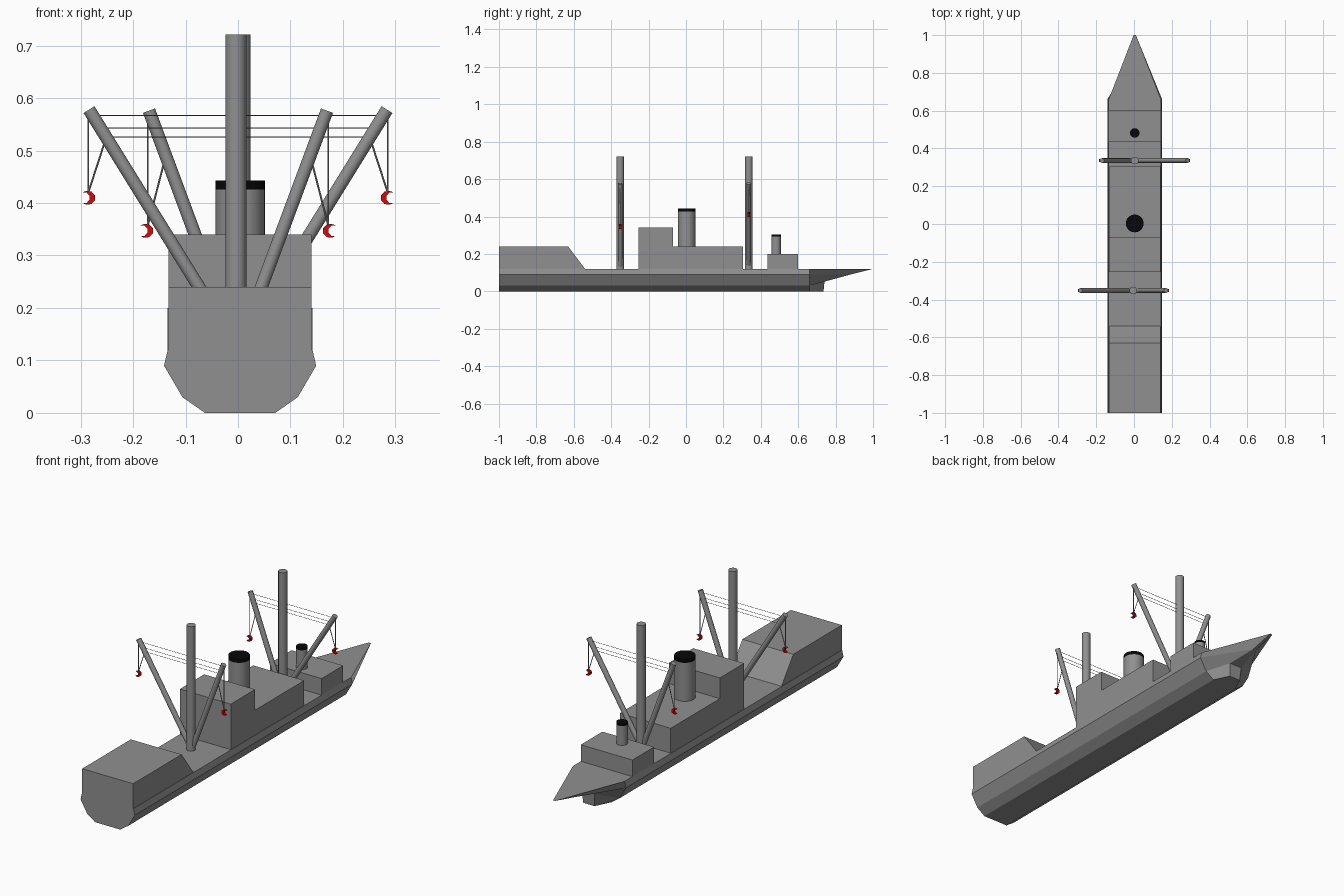
import bpy, bmesh, math
from mathutils import Vector

if "Cube" in bpy.data.objects:
    bpy.data.objects.remove(bpy.data.objects["Cube"])

OX = 0.004  # hull sits slightly off centre


def material(name, color):
    m = bpy.data.materials.new(name)
    m.diffuse_color = color
    m.use_nodes = True
    m.node_tree.nodes["Principled BSDF"].inputs["Base Color"].default_value = m.diffuse_color
    return m


GREY = material("dark_grey_paint", (0.28, 0.28, 0.28, 1))
BLACK = material("black_paint", (0.002, 0.002, 0.002, 1))
RED = material("red_paint", (0.6, 0.004, 0.004, 1))


def finish(name, bm, mat=GREY, smooth=False):
    bmesh.ops.recalc_face_normals(bm, faces=bm.faces)
    me = bpy.data.meshes.new(name)
    bm.to_mesh(me)
    bm.free()
    ob = bpy.data.objects.new(name, me)
    bpy.context.collection.objects.link(ob)
    me.materials.append(mat)
    if smooth:
        bpy.ops.object.select_all(action='DESELECT')
        ob.select_set(True)
        bpy.context.view_layer.objects.active = ob
        bpy.ops.object.shade_smooth_by_angle(angle=math.radians(35))
    return ob


def loft(name, rings, mat=GREY):
    """Skin equal-length closed rings and cap both ends."""
    bm = bmesh.new()
    vs = [[bm.verts.new(p) for p in r] for r in rings]
    n = len(rings[0])
    for a, b in zip(vs, vs[1:]):
        for i in range(n):
            j = (i + 1) % n
            bm.faces.new((a[i], a[j], b[j], b[i]))
    bm.faces.new(vs[0])
    bm.faces.new(vs[-1])
    return finish(name, bm, mat)


def house(name, profile, half=0.136):
    """Side profile (y, z) extruded across the deck."""
    return loft(name, [[(OX + s * half, y, z) for y, z in profile] for s in (-1, 1)])


def rod(name, a, b, r, sides=24, mat=GREY):
    a, b = Vector(a), Vector(b)
    d = b - a
    bm = bmesh.new()
    bmesh.ops.create_cone(bm, cap_ends=True, segments=sides, radius1=r, radius2=r, depth=d.length)
    bmesh.ops.transform(bm, verts=bm.verts, matrix=d.to_track_quat('Z', 'Y').to_matrix().to_4x4())
    bmesh.ops.translate(bm, verts=bm.verts, vec=(a + b) / 2)
    return finish(name, bm, mat, smooth=sides > 8)


# Hull: constant section carried from the stern to the bow
section = [(0.067, 0), (0.11, 0.03), (0.145, 0.09), (0.138, 0.12)]


def ring(half):
    return ([(OX + x, y, z) for x, y, z in half]
            + [(OX - x, y, z) for x, y, z in reversed(half)])


def hull_ring(y):
    return ring([(x, y, z) for x, z in section])


loft("hull", [hull_ring(-1), hull_ring(0.66)])

# Bow: flat stub stem below, pointed overhanging deck above
bm = bmesh.new()
stem = [(0.03, 0.735, 0), (0.034, 0.742, 0.065), (0.008, 0.88, 0.09), (0.006, 1, 0.12)]
a = [bm.verts.new(p) for p in hull_ring(0.66)]
b = [bm.verts.new(p) for p in ring(stem)]
for i in range(8):
    j = (i + 1) % 8
    bm.faces.new((a[i], a[j], b[j], b[i]))
for i in range(3):
    bm.faces.new((b[i], b[i + 1], b[6 - i], b[7 - i]))
finish("bow", bm)

# Deckhouses
house("end_house", [(-1, 0.12), (-0.54, 0.12), (-0.63, 0.24), (-1, 0.24)])
house("bridge_house", [(-0.255, 0.12), (0.305, 0.12), (0.305, 0.24),
                       (-0.07, 0.24), (-0.07, 0.34), (-0.255, 0.34)])
house("bow_house", [(0.435, 0.12), (0.6, 0.12), (0.6, 0.2), (0.435, 0.2)], 0.138)

# Funnels with black rims
for name, y, r, z0, z1, z2 in (("main_funnel", 0.003, 0.047, 0.24, 0.426, 0.443),
                               ("small_funnel", 0.482, 0.025, 0.2, 0.293, 0.304)):
    rod(name, (OX, y, z0), (OX, y, z1), r, 32)
    rod(name + "_rim", (OX, y, z1), (OX, y, z2), r, 32, BLACK)


def hook(name, x, y, z, side):
    """Thick crescent hanging below z."""
    pts = []
    for r, off, order in ((0.0135, 0, 1), (0.011, 0.008, -1)):
        arc = [math.radians(t) for t in range(-105, 106, 42)][::order]
        pts += [(x - side * (r * math.cos(t) - off), z - 0.013 + r * math.sin(t)) for t in arc]
    loft(name, [[(px, y + dy, pz) for px, pz in pts] for dy in (-0.007, 0.007)], RED)


# Cargo masts: long boom on one side, short boom on the other
for tag, y, s in (("front", -0.352, -1), ("back", 0.336, 1)):
    mx = s * 0.004
    rod(tag + "_mast", (mx, y, 0.12), (mx, y, 0.721), 0.02)

    def boom_x(side, z):
        slope = 0.62 if side == s else 0.372
        return side * slope * (z - 0.12)

    for part, side, top, hook_z in (("long", s, 0.578, 0.423), ("short", -s, 0.576, 0.36)):
        rod(f"{tag}_{part}_boom", (boom_x(side, 0.12), y, 0.12), (boom_x(side, top), y, top), 0.0122)
        hx = boom_x(side, 0.577) + side * 0.002
        low = 0.525 if part == "long" else 0.49
        rod(f"{tag}_{part}_fall_rope", (hx, y, 0.57), (hx, y, hook_z - 0.003), 0.0018, 8)
        rod(f"{tag}_{part}_stay_rope", (boom_x(side, low), y, low), (hx, y, hook_z - 0.003), 0.0018, 8)
        hook(f"{tag}_{part}_hook", hx + side * (0.003 if part == "short" else 0), y, hook_z, side)
    for k, z in enumerate((0.567, 0.543, 0.526)):
        rod(f"{tag}_span_wire_{k + 1}", (boom_x(-1, z), y, z), (boom_x(1, z), y, z), 0.001, 6)
